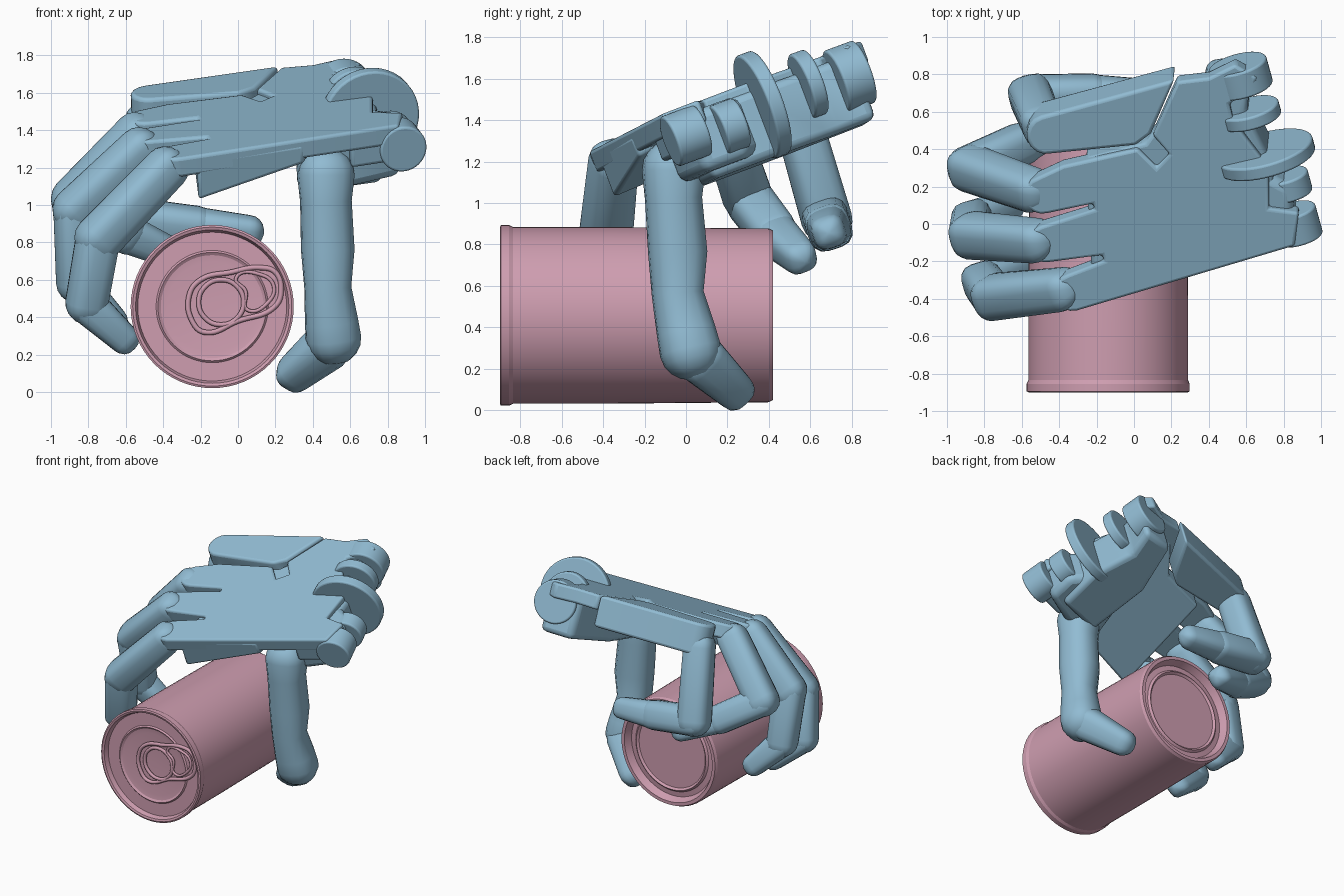
import bpy, bmesh
from math import sin, cos, pi, radians
from mathutils import Vector, Matrix

cube = bpy.data.objects.get("Cube")
if cube:
    bpy.data.objects.remove(cube, do_unlink=True)


def material(name, rgb):
    m = bpy.data.materials.new(name)
    m.use_nodes = True
    m.diffuse_color = (*rgb, 1)
    m.node_tree.nodes["Principled BSDF"].inputs["Base Color"].default_value = (*rgb, 1)
    return m


BLUE = material("hand_blue", (0.285, 0.50, 0.65))
PINK = material("can_pink", (0.62, 0.34, 0.435))

# Palm plane: hand axis, hinge axis and normal
SLOPE_X, SLOPE_Y, TURN = 0.04, 0.38, radians(15.5)
NORMAL = Vector((-SLOPE_X, -SLOPE_Y, 1)).normalized()


def on_plane(x, y):
    return Vector((x, y, 1.44 + SLOPE_X * x + SLOPE_Y * y))


HINGE = (on_plane(-sin(TURN), cos(TURN)) - on_plane(0, 0)).normalized()


def finish(name, bm, mat, bevel=0, angle=35):
    bmesh.ops.recalc_face_normals(bm, faces=bm.faces)
    mesh = bpy.data.meshes.new(name)
    bm.to_mesh(mesh)
    bm.free()
    ob = bpy.data.objects.new(name, mesh)
    bpy.context.collection.objects.link(ob)
    mesh.materials.append(mat)
    if bevel:
        mod = ob.modifiers.new("soft_edges", "BEVEL")
        mod.width, mod.segments, mod.limit_method = bevel, 3, "ANGLE"
    bpy.ops.object.select_all(action="DESELECT")
    ob.select_set(True)
    bpy.context.view_layer.objects.active = ob
    bpy.ops.object.shade_smooth_by_angle(angle=radians(angle))


def skin(bm, rings):
    """Bridge a list of equal rings and close both ends."""
    loops = [[bm.verts.new(p) for p in ring] for ring in rings]
    n = len(loops[0])
    for a, b in zip(loops, loops[1:]):
        for i in range(n):
            j = (i + 1) % n
            bm.faces.new((a[i], a[j], b[j], b[i]))
    bm.faces.new(loops[0])
    bm.faces.new(loops[-1])


def plate(name, outline, top, bottom, bevel=0.02, taper=0):
    """Slab in the tilted palm plane, thinning towards the wrist by the taper."""
    upper = [on_plane(x, y) - NORMAL * top for x, y in outline]
    lower = [on_plane(x, y) - NORMAL * (bottom - taper * (x * cos(TURN) + y * sin(TURN)))
             for x, y in outline]
    bm = bmesh.new()
    skin(bm, [upper, lower])
    finish(name, bm, BLUE, bevel)


def lobe(x, y, r):
    """Rounded finger socket outline, upper side first."""
    steps = [TURN + pi / 2 + pi * i / 8 for i in range(9)]
    return [(x + r * cos(a), y + r * sin(a)) for a in steps]


def limb(name, path, power=3.2, n=20):
    """Rounded-square sweep through (x, y, z, radius) points with domed ends."""
    pts = [Vector(p[:3]) for p in path]
    rad = [p[3] for p in path]
    first = (pts[1] - pts[0]).normalized()
    last = (pts[-1] - pts[-2]).normalized()
    stations = []
    domes = [radians(a) for a in (8, 30, 50, 70)]
    for a in domes:
        stations.append((pts[0] - first * rad[0] * cos(a), first, rad[0] * sin(a)))
    for i, p in enumerate(pts):
        d = pts[min(i + 1, len(pts) - 1)] - pts[max(i - 1, 0)]
        stations.append((p, d.normalized(), rad[i]))
    for a in reversed(domes):
        stations.append((pts[-1] + last * rad[-1] * cos(a), last, rad[-1] * sin(a)))
    rings = []
    for p, d, r in stations:
        side = (HINGE - d * HINGE.dot(d)).normalized()
        up = d.cross(side)
        ring = []
        for k in range(n):
            c, s = cos(2 * pi * k / n), sin(2 * pi * k / n)
            f = r / (abs(c) ** power + abs(s) ** power) ** (1 / power)
            ring.append(p + side * c * f + up * s * f)
        rings.append(ring)
    bm = bmesh.new()
    skin(bm, rings)
    finish(name, bm, BLUE)


def disc(name, centre, radius, width):
    """Wheel turning on the hinge axis."""
    bm = bmesh.new()
    turn = HINGE.to_track_quat("Z", "Y").to_matrix().to_4x4()
    bmesh.ops.create_cone(bm, cap_ends=True, segments=40, radius1=radius, radius2=radius,
                          depth=width, matrix=Matrix.Translation(centre) @ turn)
    finish(name, bm, BLUE, 0.012)


# Back of the hand with three finger sockets and a notch beside the hinged outer plate
palm = [(0.86, -0.12), (0.88, 0.06), (0.72, 0.08), (0.72, 0.3), (0.53, 0.55), (0.51, 0.64),
        (0.62, 0.7), (0.66, 0.78), (0.54, 0.85), (0.4, 0.78), (0.23, 0.76), (0.1, 0.47),
        (0.19, 0.37), (0.12, 0.3), (0.02, 0.4), (-0.38, 0.31)]
palm += lobe(-0.49, 0.15, 0.1) + [(-0.22, 0.105), (-0.21, 0.075)]
palm += lobe(-0.47, -0.11, 0.1) + [(-0.17, -0.17), (-0.16, -0.2)]
palm += lobe(-0.33, -0.37, 0.1)
plate("hand_back", palm, 0, 0.11)
plate("palm", [(-0.22, -0.44), (0.35, -0.275), (0.45, 0.1), (0.4, 0.72), (0.26, 0.7),
               (0.06, 0.42), (-0.26, 0.34)], 0.03, 0.19, taper=0.2)
plate("outer_palm_plate", [(0.01, 0.42), (0.09, 0.48), (0.215, 0.77)] + lobe(-0.47, 0.475, 0.105),
      -0.005, 0.23)

# Thick heel of the hand, its front wall, and the saddle that carries the thumb
plate("palm_heel", [(0.4, -0.1), (0.76, 0), (0.74, 0.3), (0.6, 0.58), (0.63, 0.79),
                    (0.38, 0.75), (0.3, 0.35)], 0.04, 0.38, 0.04)
plate("wrist_front_wall", [(0.6, -0.19), (0.85, -0.115), (0.86, 0.04), (0.55, 0.05)], 0.01, 0.21)
plate("thumb_saddle", [(0.3, -0.17), (0.62, -0.14), (0.86, -0.02), (0.84, 0.18),
                       (0.62, 0.3), (0.34, 0.2)], 0.04, 0.34, 0.05)

# Wrist wheels
for name, centre, radius, width in (
        ("wrist_front_lobe", (0.865, 0, 1.325), 0.128, 0.17),
        ("wrist_inner_lobe", (0.82, 0.21, 1.37), 0.125, 0.12),
        ("wrist_large_wheel", (0.705, 0.37, 1.475), 0.265, 0.075),
        ("wrist_small_wheel", (0.62, 0.59, 1.575), 0.165, 0.075),
        ("wrist_back_lobe", (0.57, 0.79, 1.61), 0.16, 0.15)):
    disc(name, centre, radius, width)

# Fingers: base, knuckle, middle joint, tip
fingers = {
    "index": [(-0.38, -0.35, 1.2), (-0.75, -0.39, 0.815), (-0.81, -0.31, 0.47), (-0.61, -0.23, 0.285)],
    "middle": [(-0.52, -0.09, 1.3), (-0.87, -0.06, 0.965), (-0.86, 0.02, 0.58), (-0.67, 0.1, 0.38)],
    "ring": [(-0.54, 0.18, 1.38), (-0.88, 0.3, 1.02), (-0.6, 0.43, 0.85), (-0.35, 0.55, 0.74)],
    "little": [(-0.49, 0.53, 1.44), (-0.55, 0.68, 0.92), (-0.22, 0.69, 0.88), (0.06, 0.69, 0.86)],
}
widths = (0.11, 0.118, 0.108, 0.08)
for name, joints in fingers.items():
    for i, part in enumerate(("lower", "middle", "tip")):
        shrink = 1 if i == 0 else 0.95
        limb(f"{name}_finger_{part}", [(*joints[i], widths[i] * shrink),
                                       (*joints[i + 1], widths[i + 1])])

# Thumb
limb("thumb_lower", [(0.47, -0.06, 1.16, 0.15), (0.47, -0.06, 1.02, 0.135),
                     (0.48, -0.04, 0.76, 0.14), (0.48, -0.04, 0.56, 0.123),
                     (0.5, 0, 0.38, 0.14), (0.51, 0.02, 0.29, 0.146)], 2.4, 16)
limb("thumb_tip", [(0.48, 0.07, 0.25, 0.122), (0.3, 0.23, 0.1, 0.095)])

# Can: turned profile of (radius, y), lying along y
CAN_X, CAN_Z = -0.138, 0.457
profile = [(0.01, 0.37), (0.29, 0.37), (0.305, 0.385), (0.32, 0.37), (0.36, 0.365), (0.385, 0.42),
           (0.41, 0.42), (0.42, 0.4), (0.427, -0.4), (0.427, -0.835), (0.436, -0.855),
           (0.436, -0.895), (0.425, -0.9), (0.41, -0.895), (0.398, -0.86), (0.3, -0.86),
           (0.29, -0.87), (0.275, -0.86), (0.24, -0.855), (0.01, -0.855)]
bm = bmesh.new()
angles = [2 * pi * k / 64 for k in range(64)]
skin(bm, [[(CAN_X + r * cos(a), y, CAN_Z + r * sin(a)) for a in angles] for r, y in profile])
finish("can", bm, PINK, 0, 20)


def wire(name, points, radius, y=-0.868):
    """Closed raised bead on the can lid."""
    curve = bpy.data.curves.new(name, "CURVE")
    curve.dimensions, curve.bevel_depth, curve.bevel_resolution = "3D", radius, 2
    spline = curve.splines.new("BEZIER")
    spline.bezier_points.add(len(points) - 1)
    spline.use_cyclic_u = True
    for bp, (x, z) in zip(spline.bezier_points, points):
        bp.co = (x, y, z)
        bp.handle_left_type = bp.handle_right_type = "AUTO"
    ob = bpy.data.objects.new(name, curve)
    bpy.context.collection.objects.link(ob)
    curve.materials.append(PINK)
    bpy.ops.object.select_all(action="DESELECT")
    ob.select_set(True)
    bpy.context.view_layer.objects.active = ob
    bpy.ops.object.convert(target="MESH")


# Ring pull on the lid
wire("pull_tab_rim", [(-0.26, 0.52), (-0.24, 0.37), (-0.18, 0.32), (0, 0.38), (0.2, 0.46),
                      (0.23, 0.54), (0.2, 0.64), (0.12, 0.665), (-0.04, 0.64), (-0.2, 0.6)], 0.014)
wire("pull_tab_ring", [(-0.09 + 0.12 * cos(a), 0.48 + 0.12 * sin(a)) for a in angles[::8]], 0.013)
wire("pull_tab_hole", [(0.05, 0.44), (0.17, 0.49), (0.19, 0.57), (0.13, 0.625), (-0.01, 0.61),
                       (0.04, 0.54)], 0.01)
